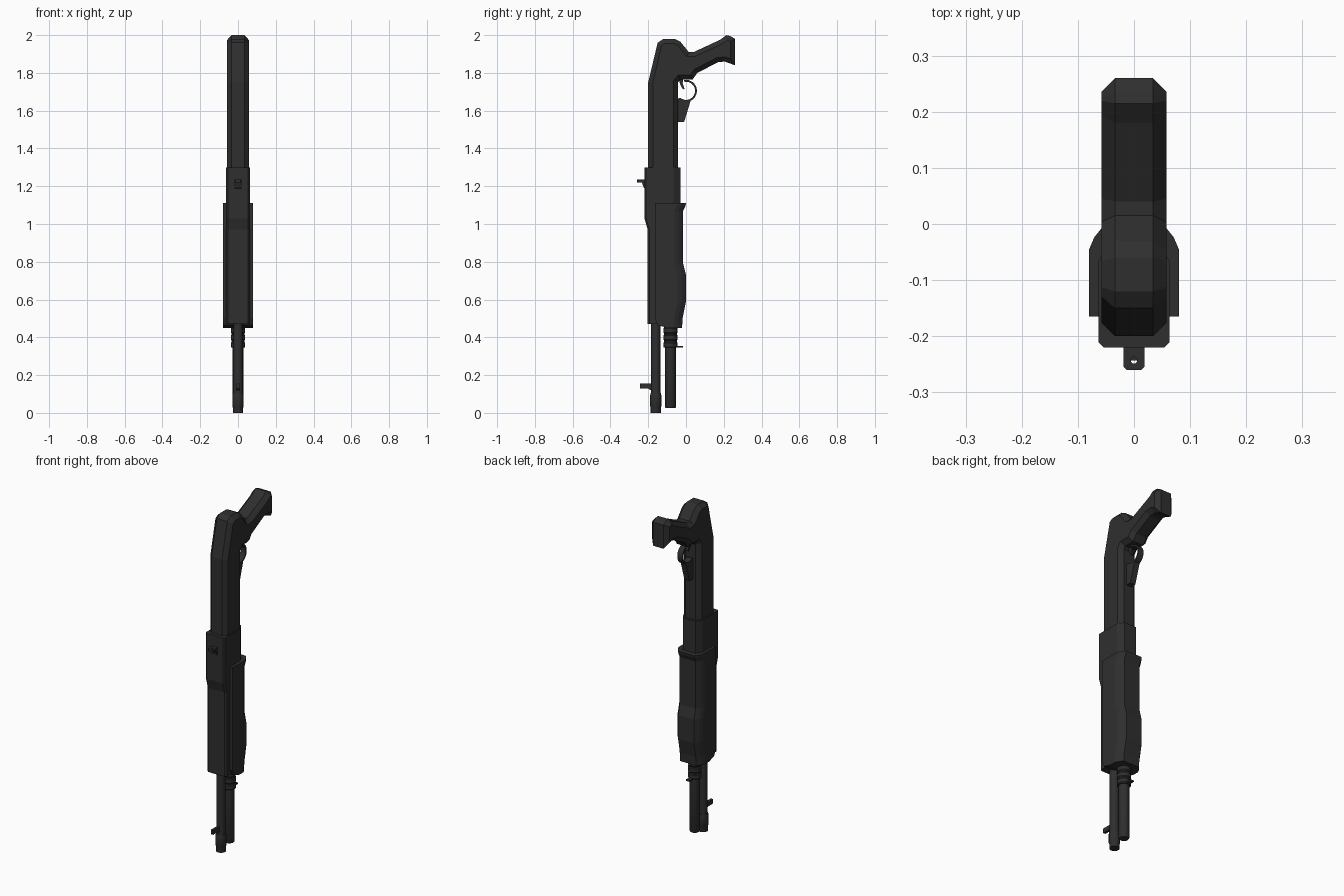
import bpy, bmesh, math

if "Cube" in bpy.data.objects:
    bpy.data.objects.remove(bpy.data.objects["Cube"])

gunmetal = bpy.data.materials.new("dark_gunmetal")
gunmetal.diffuse_color = (0.028, 0.028, 0.028, 1)
gunmetal.use_nodes = True
gunmetal.node_tree.nodes["Principled BSDF"].inputs["Base Color"].default_value = gunmetal.diffuse_color


def finish(name, bm, smooth=False):
    bmesh.ops.recalc_face_normals(bm, faces=bm.faces[:])
    me = bpy.data.meshes.new(name)
    bm.to_mesh(me)
    bm.free()
    me.materials.append(gunmetal)
    ob = bpy.data.objects.new(name, me)
    bpy.context.collection.objects.link(ob)
    if smooth:
        bpy.ops.object.select_all(action='DESELECT')
        ob.select_set(True)
        bpy.context.view_layer.objects.active = ob
        bpy.ops.object.shade_smooth_by_angle(angle=math.radians(35))
    return ob


def side_profile(name, pts, half_width, bevel=0):
    """Extrude a (y, z) outline across x, optionally chamfering both rims."""
    bm = bmesh.new()
    face = bm.faces.new([bm.verts.new((-half_width, y, z)) for y, z in pts])
    ext = bmesh.ops.extrude_face_region(bm, geom=[face])["geom"]
    bmesh.ops.translate(bm, vec=(2 * half_width, 0, 0),
                        verts=[v for v in ext if isinstance(v, bmesh.types.BMVert)])
    if bevel:
        rims = [e for e in bm.edges if abs(e.verts[0].co.x - e.verts[1].co.x) < 1e-6]
        bmesh.ops.bevel(bm, geom=rims, offset=bevel, segments=1, affect='EDGES',
                        clamp_overlap=False)
    return finish(name, bm)


def loft(name, sections):
    """Sections are (z, half outline of (x, y)); mirrored in x and bridged."""
    bm = bmesh.new()
    rings = []
    for z, half in sections:
        outline = half + [(-x, y) for x, y in reversed(half)]
        rings.append([bm.verts.new((x, y, z)) for x, y in outline])
    n = len(rings[0])
    for a, b in zip(rings, rings[1:]):
        for i in range(n):
            j = (i + 1) % n
            bm.faces.new((a[i], a[j], b[j], b[i]))
    bm.faces.new(rings[0])
    bm.faces.new(rings[-1])
    return finish(name, bm)


def turned(name, y, profile, sides=16):
    """Revolve (radius, z) steps around a vertical axis at y."""
    bm = bmesh.new()
    rings = [[bm.verts.new((r * math.cos(2 * math.pi * i / sides),
                            y + r * math.sin(2 * math.pi * i / sides), z))
              for i in range(sides)] for r, z in profile]
    for a, b in zip(rings, rings[1:]):
        for i in range(sides):
            j = (i + 1) % sides
            bm.faces.new((a[i], a[j], b[j], b[i]))
    bm.faces.new(rings[0])
    bm.faces.new(rings[-1])
    return finish(name, bm, True)


def arc(cy, cz, r, a0, a1, n):
    return [(cy + r * math.cos(math.radians(a0 + (a1 - a0) * i / n)),
             cz + r * math.sin(math.radians(a0 + (a1 - a0) * i / n))) for i in range(n + 1)]


# receiver and pistol grip in one outline
side_profile("receiver_and_grip", [
    (-0.20, 1.05), (-0.20, 1.75), (-0.15, 1.96), (-0.12, 1.98), (-0.06, 1.98),
    (-0.03, 1.965), (0.015, 1.91), (0.04, 1.91), (0.18, 1.975), (0.215, 2.0),
    (0.235, 1.995), (0.26, 1.98), (0.26, 1.84), (0.205, 1.86), (0.17, 1.857),
    (0.06, 1.80), (0.035, 1.765), (-0.03, 1.765), (-0.042, 1.75), (-0.042, 1.05)],
    0.058, 0.024)

# trigger guard, with its tapering front tang, and trigger
side_profile("trigger_guard",
             arc(0, 1.705, 0.058, 100, -65, 14) + [(-0.01, 1.54), (-0.05, 1.54), (-0.05, 1.66)]
             + arc(0, 1.705, 0.048, -130, 100, 18), 0.017)
side_profile("trigger", [(-0.04, 1.78), (-0.012, 1.78), (-0.018, 1.745), (-0.008, 1.715),
                         (-0.016, 1.712), (-0.032, 1.74)], 0.007)

# heat shield: thick at the rear, stepping down toward the muzzle
loft("heat_shield", [
    (z, [(0.054, yf), (0.063, yf + 0.009), (0.063, -0.065), (0.04, -0.03)])
    for z, yf in [(1.30, -0.22), (1.03, -0.22), (0.97, -0.203), (0.47, -0.203)]])

# pump fore-end with a swelling belly
loft("fore_end", [
    (z, [(0.08, yt), (0.08, yb - 0.045), (0.071, yb - 0.024), (0.052, yb)])
    for z, yt, yb in [(1.11, -0.165, 0.0), (1.095, -0.165, -0.003), (1.07, -0.165, -0.015),
                      (0.79, -0.165, -0.015), (0.73, -0.165, 0.0), (0.59, -0.165, 0.0),
                      (0.50, -0.165, -0.018), (0.465, -0.15, -0.02), (0.45, -0.10, -0.02)]])

# barrel with muzzle collar
turned("barrel", -0.16, [(0.022, 0), (0.027, 0.0), (0.027, 0.03), (0.030, 0.035),
                         (0.030, 0.09), (0.027, 0.105), (0.025, 0.105), (0.025, 0.50)])

# magazine tube with stacked rings
rings = [(0.025, 0.025), (0.028, 0.03), (0.028, 0.345)]
for z in (0.345, 0.383, 0.421):
    rings += [(0.034, z), (0.038, z + 0.005), (0.038, z + 0.026), (0.034, z + 0.031)]
turned("magazine_tube", -0.082, rings + [(0.034, 0.50)])
side_profile("sling_tab", [(-0.08, 0.345), (-0.016, 0.345), (-0.016, 0.353), (-0.08, 0.353)], 0.012)

# front sight
side_profile("front_sight", [(-0.17, 0.115), (-0.185, 0.12), (-0.20, 0.128), (-0.243, 0.128),
                             (-0.243, 0.155), (-0.17, 0.155)], 0.007)

# rear sight: plate with a small peep hole on a wedge foot
side_profile("rear_sight_foot", [(-0.21, 1.185), (-0.222, 1.19), (-0.235, 1.222), (-0.21, 1.225)], 0.018)
plate = loft("rear_sight_plate", [(z, [(0.013, -0.26), (0.019, -0.254), (0.019, -0.21)])
                                  for z in (1.22, 1.235)])
hole = turned("peep_cutter", -0.243, [(0.006, 1.15), (0.006, 1.3)], 10)
hole.hide_render = True
hole.hide_viewport = True
cut = plate.modifiers.new("peep_hole", 'BOOLEAN')
cut.operation = 'DIFFERENCE'
cut.object = hole
